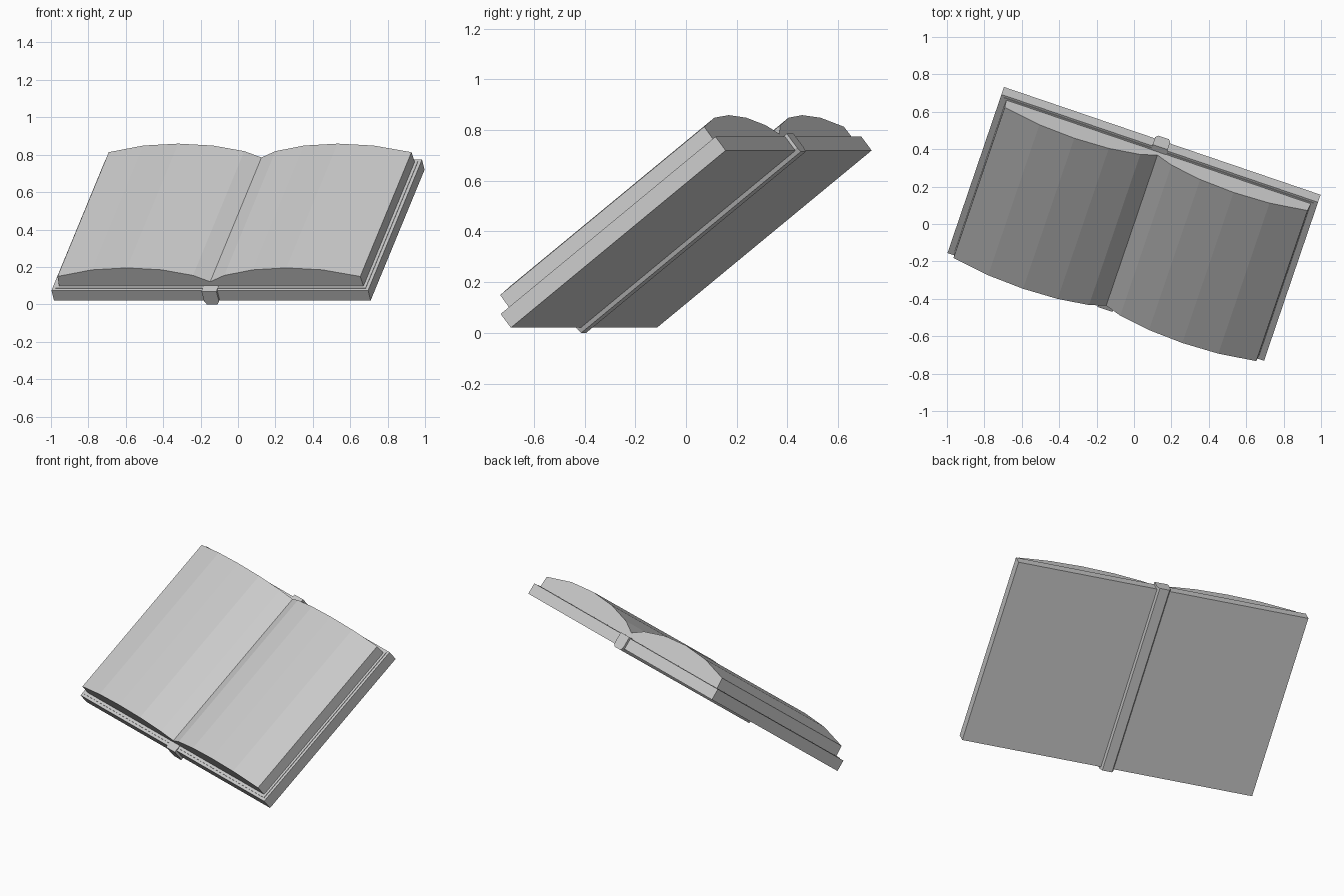
import bpy, bmesh
from math import radians
from mathutils import Matrix

if "Cube" in bpy.data.objects:
    bpy.data.objects.remove(bpy.data.objects["Cube"])

# Open book: local x = across pages, y = along spine, z = page normal
TILT = Matrix.Rotation(radians(-18.8), 4, 'Z') @ Matrix.Rotation(radians(38), 4, 'X')


def extrude_profile(name, profile, y0, y1):
    """Extrude an x/z outline along the spine, then lean it into place."""
    bm = bmesh.new()
    face = bm.faces.new([bm.verts.new((x, y0, z)) for x, z in profile])
    geom = bmesh.ops.extrude_face_region(bm, geom=[face])["geom"]
    moved = [g for g in geom if isinstance(g, bmesh.types.BMVert)]
    bmesh.ops.translate(bm, verts=moved, vec=(0, y1 - y0, 0))
    bmesh.ops.recalc_face_normals(bm, faces=bm.faces)
    bm.transform(TILT)
    mesh = bpy.data.meshes.new(name)
    bm.to_mesh(mesh)
    bm.free()
    obj = bpy.data.objects.new(name, mesh)
    bpy.context.collection.objects.link(obj)
    return obj


def rect(x0, x1, z0, z1):
    return [(x0, z0), (x1, z0), (x1, z1), (x0, z1)]


# Arched page stack, from the centre fold outward
page = [(0, 0.345), (0, 0.379), (0.088, 0.422), (0.258, 0.460), (0.45, 0.473),
        (0.65, 0.460), (0.855, 0.415), (0.86, 0.345)]

for side, label in ((-1, "left"), (1, "right")):
    # Cover board and thin endpaper
    extrude_profile(f"{label}_cover", rect(0, side * 0.894, 0.278, 0.347), -0.323, 0.813)
    extrude_profile(f"{label}_endpaper", rect(0, side * 0.876, 0.344, 0.350), -0.306, 0.800)
    # Pages
    extrude_profile(f"{label}_pages", [(side * x, z) for x, z in page], -0.289, 0.790)

# Spine strip with chamfered lower edges
half = [(0.042, 0.352), (0.042, 0.283), (0.030, 0.2625)]
spine = half + [(-x, z) for x, z in reversed(half)]
extrude_profile("spine", spine, -0.337, 0.826)
